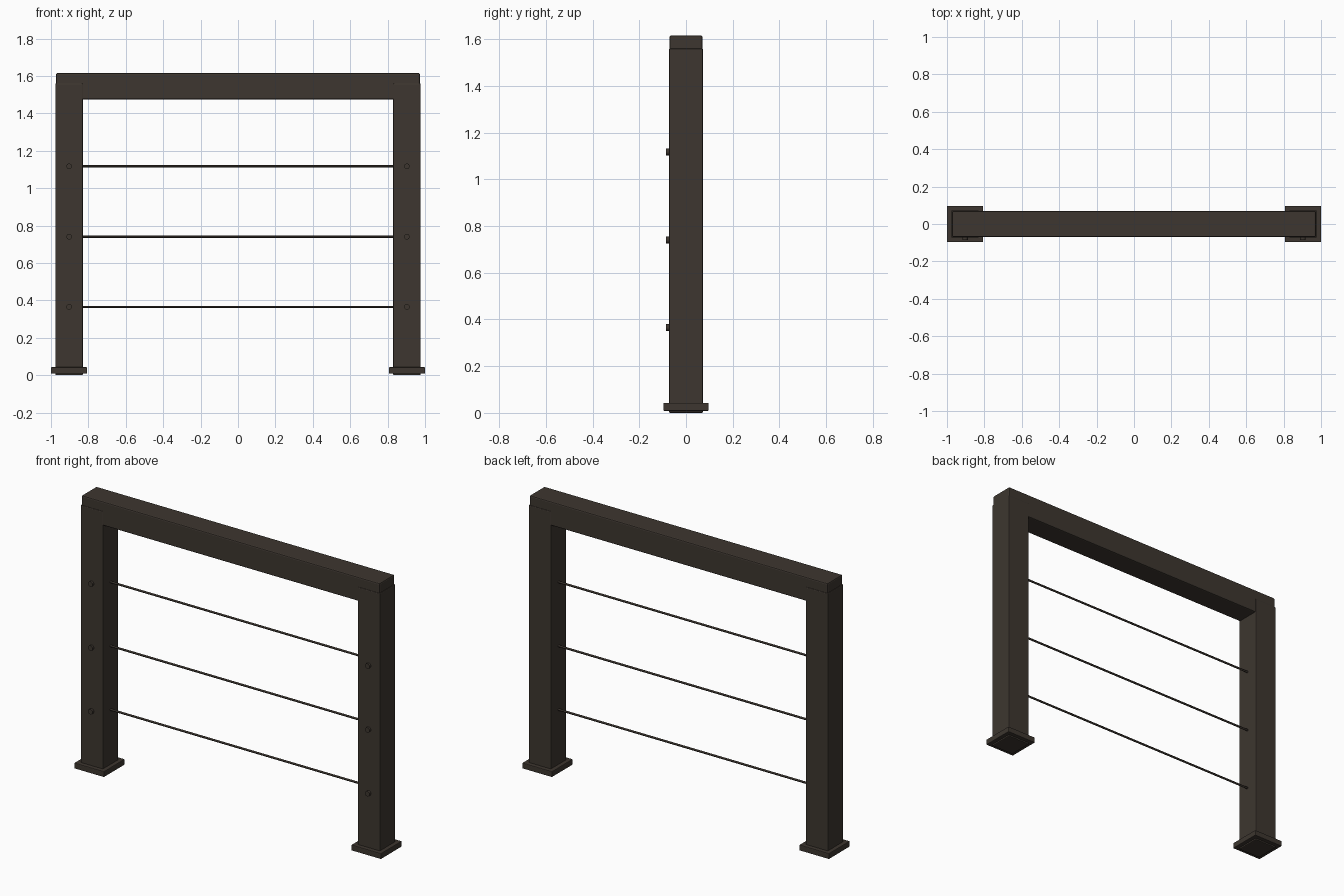
import bpy, math

if "Cube" in bpy.data.objects:
    bpy.data.objects.remove(bpy.data.objects["Cube"])

# Single dark bronze finish
bronze = bpy.data.materials.new("dark_bronze")
bronze.diffuse_color = (0.047, 0.037, 0.029, 1)
bronze.use_nodes = True
bronze.node_tree.nodes["Principled BSDF"].inputs["Base Color"].default_value = bronze.diffuse_color


def box(name, x, y, z, bevel):
    """Bevelled box from (min, max) ranges."""
    bpy.ops.mesh.primitive_cube_add(size=1, location=[sum(r) / 2 for r in (x, y, z)])
    ob = bpy.context.object
    ob.name = name
    ob.scale = [r[1] - r[0] for r in (x, y, z)]
    bpy.ops.object.transform_apply(location=False, rotation=False, scale=True)
    mod = ob.modifiers.new("edge_bevel", 'BEVEL')
    mod.width = bevel
    mod.segments = 2
    ob.data.materials.append(bronze)
    return ob


def rod(name, radius, length, loc, rot, sides):
    """Smooth cylinder turned to the given rotation."""
    bpy.ops.mesh.primitive_cylinder_add(vertices=sides, radius=radius, depth=length,
                                        location=loc, rotation=rot)
    ob = bpy.context.object
    ob.name = name
    bpy.ops.object.shade_smooth_by_angle()
    ob.data.materials.append(bronze)
    return ob


POST_X = 0.903
POST_HALF = 0.073
PLATE_HALF = 0.097
CABLE_HEIGHTS = (0.365, 0.74, 1.117)

# Posts, base plates and bolt heads, one set per side
for side, sx in (("left", -1), ("right", 1)):
    cx = sx * POST_X
    box(side + "_post", (cx - POST_HALF, cx + POST_HALF),
        (-POST_HALF, POST_HALF), (0, 1.56), 0.005)
    box(side + "_base_plate", (cx - PLATE_HALF, cx + PLATE_HALF),
        (-PLATE_HALF, PLATE_HALF), (0.009, 0.043), 0.004)
    for i, z in enumerate(CABLE_HEIGHTS):
        rod(f"{side}_bolt_{i + 1}", 0.015, 0.014, (cx, -0.079, z),
            (math.pi / 2, 0, 0), 16)

# Top rail
box("top_rail", (-0.972, 0.972), (-0.07, 0.07), (1.475, 1.616), 0.007)

# Horizontal cables running between the posts
for i, z in enumerate(CABLE_HEIGHTS):
    rod(f"cable_{i + 1}", 0.006, 2 * POST_X - POST_HALF, (0, 0, z),
        (0, math.pi / 2, 0), 12)
